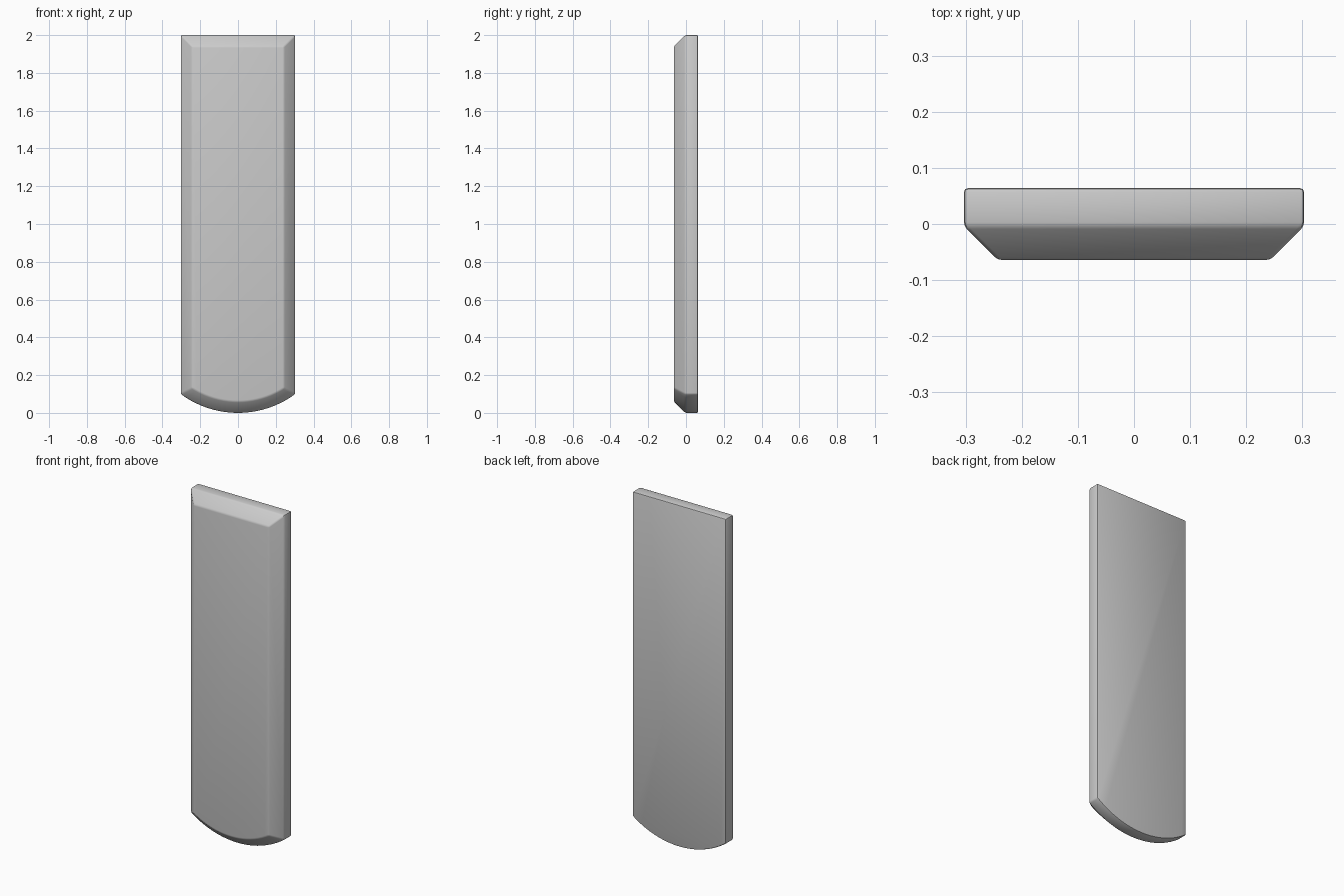
import bpy, bmesh, math

if "Cube" in bpy.data.objects:
    bpy.data.objects.remove(bpy.data.objects["Cube"])

HALF_W, TOP, SAG, HALF_D = 0.303, 2.0, 0.1, 0.064
CHAMFER, STEPS = 0.06, 20
RADIUS = (HALF_W ** 2 + SAG ** 2) / (2 * SAG)


def outline(inset):
    """Slab outline with a curved bottom, offset inwards by inset."""
    w, r = HALF_W - inset, RADIUS - inset
    a = math.asin(w / r)
    angles = [-a + 2 * a * i / STEPS for i in range(STEPS + 1)]
    arc = [(r * math.sin(t), RADIUS - r * math.cos(t)) for t in angles]
    return arc + [(w, TOP - inset), (-w, TOP - inset)]


# Slab: back outline, chamfer start, inset front face
bm = bmesh.new()
rings = []
for y, inset in ((HALF_D, 0), (-0.004, 0), (-HALF_D, CHAMFER)):
    rings.append([bm.verts.new((x, y, z)) for x, z in outline(inset)])
n = len(rings[0])
for a, b in zip(rings, rings[1:]):
    for i in range(n):
        j = (i + 1) % n
        bm.faces.new((a[i], a[j], b[j], b[i]))
bm.faces.new(rings[0])
bm.faces.new(rings[-1])
bmesh.ops.recalc_face_normals(bm, faces=bm.faces)

mesh = bpy.data.meshes.new("slab")
bm.to_mesh(mesh)
bm.free()
slab = bpy.data.objects.new("slab", mesh)
bpy.context.collection.objects.link(slab)

# Softened edges
bevel = slab.modifiers.new("soft_edges", 'BEVEL')
bevel.width = 0.007
bevel.segments = 2
bevel.limit_method = 'ANGLE'
bevel.angle_limit = math.radians(20)

bpy.context.view_layer.objects.active = slab
slab.select_set(True)
bpy.ops.object.modifier_apply(modifier=bevel.name)
bpy.ops.object.shade_smooth_by_angle(angle=math.radians(30))
